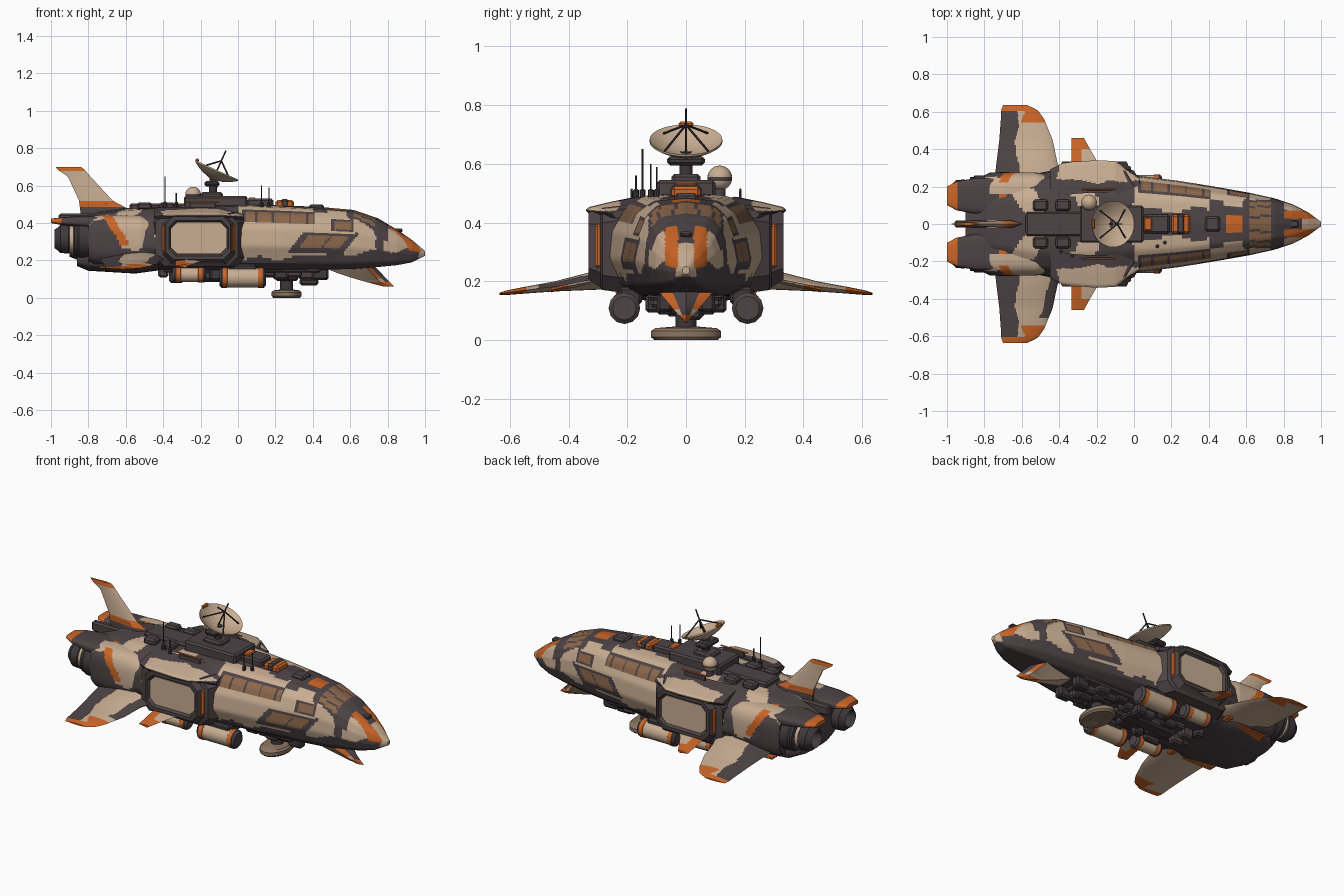
import bpy, bmesh, math, random
from mathutils import Vector, noise

if "Cube" in bpy.data.objects:
    bpy.data.objects.remove(bpy.data.objects["Cube"])

def make_material(name, *colour):
    material = bpy.data.materials.new(name)
    material.use_nodes = True
    material.diffuse_color = (*colour, 1)
    material.node_tree.nodes["Principled BSDF"].inputs["Base Color"].default_value = (*colour, 1)
    return material

PALETTE = [make_material("charcoal_paint", .075, .056, .06), make_material("sand_paint", .58, .42, .29),
           make_material("orange_paint", .6, .13, .02), make_material("amber_glass", .26, .135, .07),
           make_material("gunmetal", .05, .04, .043), make_material("dull_bronze", .26, .18, .12)]
DARK, SAND, ORANGE, GLASS, METAL, BRONZE = range(len(PALETTE))
parts = []

def finish(name, bm, paint):
    """Turn a bmesh into an object; paint is a palette index or a rule on face centres."""
    bmesh.ops.recalc_face_normals(bm, faces=bm.faces)
    mesh = bpy.data.meshes.new(name)
    for material in PALETTE if callable(paint) else [PALETTE[paint]]:
        mesh.materials.append(material)
    for face in bm.faces if callable(paint) else []:
        face.material_index = paint(face.calc_center_median())
    bm.to_mesh(mesh)
    bm.free()
    parts.append(bpy.data.objects.new(name, mesh))
    bpy.context.collection.objects.link(parts[-1])

def loft(name, rings, paint):
    """Skin closed rings of equal length and cap both ends."""
    bm = bmesh.new()
    loops = [[bm.verts.new(point) for point in ring] for ring in rings]
    for first, second in zip(loops, loops[1:]):
        for i in range(len(first)):
            bm.faces.new((first[i - 1], first[i], second[i], second[i - 1]))
    bm.faces.new(loops[0])
    bm.faces.new(loops[-1])
    finish(name, bm, paint)

def lathe(name, origin, axis, profile, paint, sides=24, stretch=1):
    """Turn (radius, height) pairs around an axis."""
    turn = Vector((0, 0, 1)).rotation_difference(Vector(axis))
    angles = [math.tau * i / sides for i in range(sides)]
    loft(name, [[Vector(origin) + turn @ Vector((r * math.cos(a), r * math.sin(a) * stretch, h))
                 for a in angles] for r, h in profile], paint)

def rod(name, start, end, radius, paint, sides=10):
    axis = Vector(end) - Vector(start)
    lathe(name, start, axis, [(radius, 0), (radius, axis.length)], paint, sides)

def box(name, centre, size, paint):
    bm = bmesh.new()
    for vert in bmesh.ops.create_cube(bm, size=1)["verts"]:
        vert.co = Vector(centre) + Vector(c * s for c, s in zip(vert.co, size))
    bmesh.ops.bevel(bm, geom=bm.edges[:], offset=min(.01, min(size) / 3), segments=1, affect='EDGES')
    finish(name, bm, paint)

def table(rows, key):
    """Interpolate rows that are sorted by rising first value."""
    for low, high in zip(rows, rows[1:]):
        if key <= high[0]:
            f = (key - low[0]) / (high[0] - low[0])
            return [a + (b - a) * f for a, b in zip(low[1:], high[1:])]
    return rows[-1][1:]

def spread(start, end, count):
    return [start + (end - start) * i / (count - 1) for i in range(count)]

def camo(point, scale=6):
    return noise.noise(Vector((point.x, abs(point.y) * 1.3, point.z)) * scale)

# Main hull: half width, floor and roof along the length; half section as fractions, floor to roof
HULL = [(-.9, .15, .22, .4), (-.75, .22, .16, .46), (-.6, .255, .15, .48), (-.45, .285, .15, .49),
        (-.2, .285, .15, .5), (0, .262, .15, .505), (.25, .23, .15, .495), (.45, .197, .15, .485), (.62, .167, .155, .47),
        (.75, .138, .165, .425), (.85, .105, .175, .365), (.93, .063, .19, .31), (1, .012, .225, .25)]
SECTION = [(0, 0, 0), (.2, .6, 0), (.3, .84, .1), (.45, 1, .36), (.6, .97, .62), (.75, .82, .83), (.85, .55, .96), (1, 0, 1)]

def hull_paint(p):
    x, a, z = p.x, abs(p.y), p.z
    width, low, high = table(HULL, x)
    t, wobble, slant = (z - low) / (high - low), camo(p, 9) * .03, x - (z - .3) * .8
    # Upper window row, lower cabin window, front cabin window and windshield
    if .02 < x < .41 and .72 < t < .91:
        return GLASS if .04 < x < .4 and .74 < t < .89 and x * 11 % 1 > .12 else DARK
    if .31 < slant < .61 and .245 < z < .345:
        return GLASS if .35 < slant < .57 and .262 < z < .33 and not .47 < slant < .48 else DARK
    if .5 < x < .62 and .355 < z < .42 and t < .85:
        return GLASS if .52 < x < .605 and .362 < z < .41 else DARK
    if .58 < x < .8 and t > .6 and a < .128:
        pane = .62 < x < .73 and t > .67 and not .033 < a < .046 and not .088 < a < .098
        return GLASS if pane and a < .118 else DARK
    # Nose and roof markings
    if .8 < x < .975 and t > .5 and .027 < a < .072 or .49 < x < .58 and t > .9 and a < .05:
        return ORANGE
    if z < .205 + .05 * max(0, x) + wobble:
        return SAND if x > .9 and a < .035 and z > .215 else DARK
    if x < wobble:
        return SAND if camo(p) > .2 and t > .5 else DARK
    if t > .9 and (a < .08 + wobble or .4 < x < .48) and x < .9:
        return DARK
    return DARK if camo(p) > .5 else SAND

def hull_ring(x):
    width, low, high = table(HULL, x)
    half = [table(SECTION, f) for f in spread(0, 1, 44)]
    return [(x, w * width, low + h * (high - low)) for w, h in half + [(-w, h) for w, h in half[-2:0:-1]]]

loft("hull", [hull_ring(x) for x in spread(-.9, 1, 300)], hull_paint)

def oval_ring(x, y, z, half_width, half_height):
    waves = [(math.cos(math.tau * i / 64), math.sin(math.tau * i / 64)) for i in range(64)]
    return [(x, y + half_width * math.copysign(abs(c) ** .65, c), z + half_height * math.copysign(abs(s) ** .65, s))
            for c, s in waves]

def nacelle_paint(p):
    lean = p.x + (p.z - .36) * .6
    if -.675 < lean < -.625 and p.z > .28 and (abs(p.y) > .22 or abs(p.y) < .16):
        return ORANGE
    patch = p.z > .28 + camo(p) * .05 and -.78 < lean + camo(p) * .06 < -.45 and abs(p.y) > .16
    return SAND if patch and (lean > -.675 or abs(p.y) < .25) else DARK

def wing_paint(p):
    lead, trail, height, thick = table(WING, abs(p.y))
    if abs(p.y) > .6 or (abs(p.y) > .54 and p.x > -.6 + camo(p) * .05):
        return ORANGE
    root_edge = p.x > lead - .05 and abs(p.y) < .5 and p.y < 0
    return SAND if p.z < height or (p.x + camo(p) * .03 > -.62 and not root_edge) else DARK

def octagon(y, left, right, low, high, cut):
    return [(left + cut, y, low), (right - cut, y, low), (right, y, low + cut), (right, y, high - cut),
            (right - cut, y, high), (left + cut, y, high), (left, y, high - cut), (left, y, low + cut)]

NACELLE = [(-.8, .1, .115), (-.77, .115, .13), (-.7, .118, .135), (-.52, .115, .13), (-.38, .08, .09)]
COWL = [(-1, .412, .05, .012), (-.945, .41, .078, .02), (-.85, .408, .095, .03), (-.7, .4, .1, .04)]
NOZZLE = [(.1, 0), (.1, .05), (.09, .06), (.09, .075), (.072, .08), (.072, .1), (.078, .105), (.075, .15), (.06, .165), (.05, .18), (.04, .12)]
# Wing by span: leading edge, trailing edge, height, half thickness
WING = [(.2, -.36, -.75, .215, .04), (.33, -.41, -.735, .2, .03), (.45, -.435, -.72, .182, .017),
        (.56, -.48, -.712, .168, .011), (.61, -.515, -.71, .161, .008), (.635, -.57, -.7, .157, .004)]
FIN = [(.28, -.13, .205), (.34, -.2, .195), (.4, -.235, .183), (.46, -.268, .17)]
# Cargo bay outlines; bay roof edge as fraction, span, height; and its pull inward along the length
BAY = [(.2, -.47, .05, .16, .46, .05), (.285, -.44, 0, .17, .45, .05), (.292, -.4, -.02, .18, .445, .05),
       (.333, -.385, -.04, .205, .435, .04), (.333, -.37, -.052, .225, .415, .035), (.318, -.36, -.06, .235, .405, .035)]
EAVE = [(0, .17, .488), (.35, .26, .47), (.6, .33, .453), (.7, .343, .443), (.8, .33, .428), (1, .17, .43)]
PULL = [(-.45, .05), (-.38, .015), (-.2, 0), (-.1, .005), (-.04, .05), (.03, .09)]
for label, side in (("near_", -1), ("far_", 1)):
    # Engine nacelle, cowl and nozzle
    loft(label + "nacelle", [oval_ring(x, side * .16, .31, *table(NACELLE, x)) for x in spread(-.8, -.38, 60)], nacelle_paint)
    loft(label + "cowl", [oval_ring(x, side * .15, *rest) for x, *rest in COWL], lambda p: ORANGE if p.x < -.94 else DARK)
    lathe(label + "nozzle", (-.8, side * .16, .315), (-1, 0, 0), NOZZLE, lambda p: SAND if -.9 < p.x < -.88 else METAL, 32)
    # Swept wing and small side fin
    rings = []
    for span in spread(.2, .635, 44):
        lead, trail, height, thick = table(WING, span)
        top = [(f, math.sin(math.pi * f ** .7)) for f in spread(0, 1, 36)]
        rings.append([(lead + (trail - lead) * f, side * span, height + thick * h)
                      for f, h in top + [(f, -h) for f, h in top[-2:0:-1]]])
    loft(label + "wing", rings, wing_paint)
    loft(label + "side_fin", [[(lead, side * y, z), (-.28, side * y, z + .008), (-.335, side * y, z), (-.28, side * y, z - .008)]
                              for y, lead, z in FIN], lambda p: SAND if p.x > -.28 and abs(p.y) < .4 else ORANGE)
    # Cargo bay with recessed door and roof
    loft(label + "cargo_bay", [octagon(side * y, *rest) for y, *rest in BAY], DARK)
    loft(label + "cargo_door", [octagon(side * y, -.358, -.062, .237, .403, .034) for y in (.31, .322)], SAND)
    loft(label + "bay_roof", [[(x, side * (y - pull), z - pull * .15) for y, z in [table(EAVE, f) for f in spread(0, 1, 36)]]
                              for x in spread(-.45, .03, 60) for pull in table(PULL, x)],
         lambda p: SAND if abs(p.y) > .235 + camo(p) * .08 and p.z > .44 and p.x + camo(p) * .05 > -.41 else DARK)
    # Slung tanks
    for name, start, length, radius, z in (("rear", -.35, .18, .043, .125), ("front", -.1, .25, .054, .108)):
        ends, middle = [(radius * .75, 0), (radius, .012), (radius, .02), (radius, .042), (radius * .95, .044)], start + length / 2
        lathe(f"{label}{name}_tank", (start, side * .21, z), (1, 0, 0), ends + [(r, length - h) for r, h in ends[::-1]],
              lambda p: SAND if abs(p.x - middle) < length / 2 - .043 else ORANGE if abs(p.x - middle) < length / 2 - .018 else DARK, 12)
        box(f"{label}{name}_tank_mount", (middle, side * .19, .15), (length * .6, .08, .06), METAL)
    # Belly machinery, door posts, skids, lockers and roof rail
    random.seed(4)
    for i, x in enumerate(spread(-.4, .44, 13)):
        box(f"{label}belly_unit_{i}", (x, side * random.uniform(.04, .13), .135),
            (random.uniform(.05, .1), random.uniform(.04, .08), random.uniform(.04, .11)), random.choice((DARK, METAL)))
    for name, x, y, z, size, paint in (
            ("rear_door_post", -.392, .298, .32, (.026, .026, .15), ORANGE), ("front_door_post", -.028, .298, .32, (.026, .026, .15), ORANGE),
            ("stern_skid", -.64, .2, .163, (.2, .08, .014), ORANGE), ("skid_cap", -.47, .23, .175, (.04, .06, .02), ORANGE),
            ("rear_locker", -.5, .1, .49, (.08, .06, .04), DARK), ("front_locker", -.38, .1, .49, (.08, .06, .04), DARK),
            ("roof_rail", -.19, .185, .512, (.18, .008, .008), ORANGE), ("rail_foot", -.19, .185, .49, (.14, .01, .04), DARK)):
        box(label + name, (x, side * y, z), size, paint)

# Lower stern fairing
FAIRING = [(-.86, .14, .03), (-.8, .2, .055), (-.55, .24, .07), (-.4, .2, .05)]
loft("stern_fairing", [oval_ring(x, 0, .2, w, h) for x, w, h in FAIRING], DARK)

# Tail fin: height, leading edge, trailing edge, half thickness
TAIL = [(.44, -.52, -.84, .022), (.52, -.67, -.85, .018), (.65, -.79, -.91, .012), (.685, -.82, -.965, .012), (.7, -.84, -.975, .008)]
loft("tail_fin", [[(lead, 0, z), (lead * .7 + trail * .3, thick, z), (trail, thick * .3, z), (trail, -thick * .3, z),
                   (lead * .7 + trail * .3, -thick, z)] for z in spread(.44, .7, 24) for lead, trail, thick in [table(TAIL, z)]],
     lambda p: ORANGE if p.z > .675 or .48 < p.z < .52 else SAND if p.z > .5 else DARK)

# Roof deck and belly equipment
for name, centre, size, paint in (
        ("tail_boom", (-.85, 0, .42), (.22, .04, .06), DARK), ("rear_spine", (-.43, 0, .48), (.3, .13, .05), DARK),
        ("dish_deck", (-.12, 0, .51), (.34, .2, .07), DARK), ("dish_plinth", (-.14, 0, .55), (.12, .1, .03), DARK),
        ("forward_cabin", (.12, 0, .505), (.14, .1, .05), DARK), ("cabin_hatch", (.075, 0, .53), (.04, .07, .015), ORANGE),
        ("supply_crate", (.25, 0, .502), (.1, .1, .04), ORANGE), ("crate_strap", (.25, 0, .505), (.045, .105, .045), DARK),
        ("bow_locker", (.42, 0, .485), (.08, .08, .03), DARK), ("nose_sensor", (.84, 0, .36), (.08, .04, .02), DARK),
        ("dish_motor", (-.14, 0, .61), (.08, .13, .03), METAL), ("dish_clamp", (-.218, 0, .735), (.02, .05, .018), ORANGE),
        ("belly_keel", (.02, 0, .15), (.84, .26, .03), DARK), ("belly_gearbox", (-.1, 0, .115), (.34, .08, .06), METAL),
        ("disc_housing", (.26, 0, .12), (.12, .12, .06), METAL), ("belly_probe", (.38, .03, .085), (.1, .05, .035), METAL)):
    box(name, centre, size, paint)

# Dish antenna with feed struts
tilt, base = Vector((.41, 0, .91)).normalized(), Vector((-.13, 0, .642))
dish = [(r, .045 * (r / .124) ** 2) for r in spread(.004, .124, 9)]
lathe("dish", base, tilt, [(.02, -.012)] + [(r, h - .008) for r, h in dish[2:]] + dish[::-1], SAND, 40)
rod("dish_feed", base, base + tilt * .16, .004, METAL)
rod("dish_mast", (-.135, 0, .55), base, .022, METAL, 14)
for i, angle in enumerate(spread(.8, .8 + math.tau * .75, 4)):
    rim = base + tilt * .035 + Vector((.91 * math.cos(angle), math.sin(angle), -.41 * math.cos(angle))) * .105
    rod(f"dish_strut_{i}", rim, base + tilt * .1, .004, METAL)

# Radome on a short post, and whip antennas
lathe("radome", (-.24, .115, .552), (0, 0, 1), [(.042 * math.sin(a), -.042 * math.cos(a)) for a in spread(.06, 3.08, 20)],
      lambda p: DARK if .545 < p.z < .557 else SAND)
rod("radome_post", (-.24, .115, .46), (-.24, .115, .52), .02, DARK, 14)
for i, (x, y, tip) in enumerate(((-.39, -.148, .65), (-.33, -.17, .56), (.125, -.12, .6), (.165, -.1, .59))):
    lathe(f"antenna_{i}", (x, y, .46), (0, 0, 1), [(.01, 0), (.01, .05), (.003, .055), (.003, tip - .46)], METAL, 8)

# Belly sensor disc
rod("disc_stem", (.26, 0, .03), (.26, 0, .15), .035, METAL, 16)
DISC = [(.03, .004), (.035, 0), (.072, 0), (.08, .01), (.08, .03), (.07, .04), (.03, .045)]
lathe("sensor_disc", (.26, 0, 0), (0, 0, 1), DISC, BRONZE, 40, 1.5)

# Forward-swept chin fin
chin = []
for f in spread(0, 1, 20):
    lead, trail, width, z = .72 + .115 * f, .44 + .34 * f ** 1.4, .1 * (1 - f) + .006, .18 - .12 * f
    flank = [(lead - .025, width * .5), (lead - .05, width), (lead * .65 + trail * .35, width * .9), (trail, width * .6)]
    chin.append([(lead, 0, z)] + [(x, y, z) for x, y in flank] + [(x, -y, z) for x, y in flank[::-1]])
loft("chin_fin", chin, lambda p: ORANGE if p.z < .085 or abs(p.y) > .06 - (.18 - p.z) * .45 and p.x > .9 - p.z * 1.4
     else DARK if p.x > .9 - p.z * 1.2 else SAND)

for obj in parts:
    obj.select_set(True)
bpy.context.view_layer.objects.active = parts[0]
bpy.ops.object.shade_smooth_by_angle(angle=math.radians(32))
